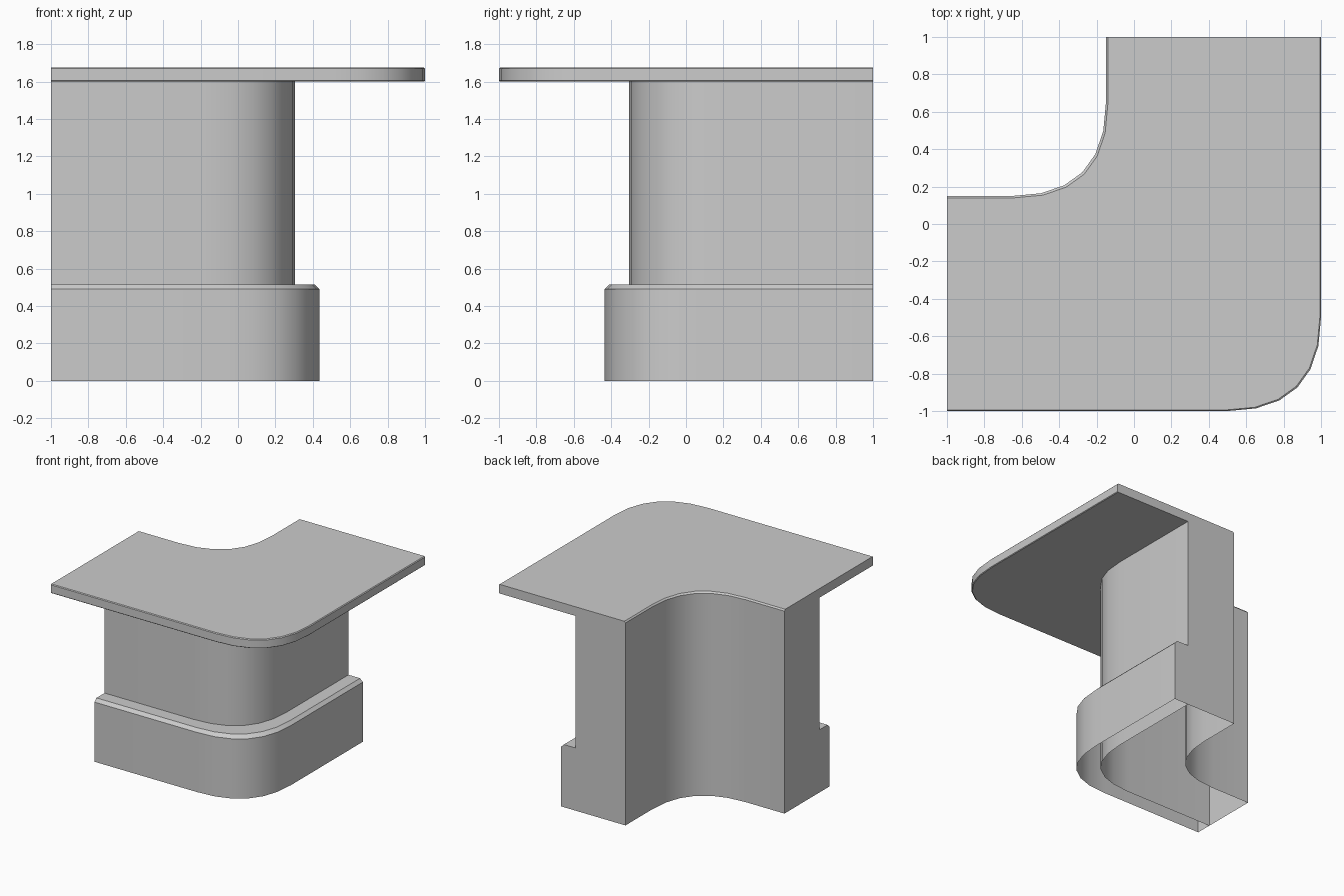
import bpy
import math

cube = bpy.data.objects.get("Cube")
if cube:
    bpy.data.objects.remove(cube, do_unlink=True)

# Single plain colour
grey = bpy.data.materials.new("plain_grey")
grey.use_nodes = True
colour = (0.6, 0.6, 0.6, 1)
grey.diffuse_color = colour
grey.node_tree.nodes["Principled BSDF"].inputs["Base Color"].default_value = colour

ROUND = 0.5      # length of the rounded corner along each arm
TENSION = 0.66   # bezier handle length as a share of ROUND
STEPS = 6


def corner_path(c):
    """Plan outline: straight arm, rounded corner at (c, -c), straight arm."""
    points = [(-1, -c)]
    for i in range(STEPS + 1):
        t = i / STEPS
        u = 1 - t
        along = 3 * t * u * u * TENSION + 3 * t * t * u + t ** 3
        across = 3 * t * t * u * (1 - TENSION) + t ** 3
        points.append((c - ROUND + ROUND * along, -c + ROUND * across))
    points.append((c, 1))
    return points


def sweep(name, profile, skipped=()):
    """Sweep a closed (offset, height) profile round the corner and cap both ends."""
    rows = [[(x, y, z) for x, y in corner_path(c)] for c, z in profile]
    n, m = len(rows), len(rows[0])
    verts = [v for row in rows for v in row]
    faces = []
    for j in range(n):
        if j in skipped:
            continue
        k = (j + 1) % n
        for i in range(m - 1):
            faces.append((j * m + i, j * m + i + 1, k * m + i + 1, k * m + i))
    faces.append([j * m for j in range(n)])
    faces.append([j * m + m - 1 for j in reversed(range(n))])

    mesh = bpy.data.meshes.new(name)
    mesh.from_pydata(verts, [], faces)
    mesh.materials.append(grey)
    obj = bpy.data.objects.new(name, mesh)
    bpy.context.collection.objects.link(obj)
    bpy.ops.object.select_all(action="DESELECT")
    obj.select_set(True)
    bpy.context.view_layer.objects.active = obj
    bpy.ops.object.shade_smooth_by_angle(angle=math.radians(30))
    return obj


INNER, WALL, PLINTH = -0.15, 0.305, 0.435
SLAB, TOP = 1.6, 1.675

# Hollow upright, open at the bottom and closed above by the slab
sweep("counter_wall",
      [(INNER, 0), (WALL, 0), (WALL, SLAB), (INNER, SLAB)], skipped=(0, 2))

# Stepped plinth with a chamfered top edge, open underneath
sweep("plinth",
      [(WALL, 0), (PLINTH, 0), (PLINTH, 0.49), (0.41, 0.515), (WALL, 0.515)],
      skipped=(0, 4))

# Overhanging slab with fine bevels
sweep("countertop",
      [(INNER, SLAB), (0.995, SLAB), (1, SLAB + 0.005), (1, TOP - 0.006),
       (0.994, TOP), (INNER + 0.01, TOP), (INNER, TOP - 0.012)])
